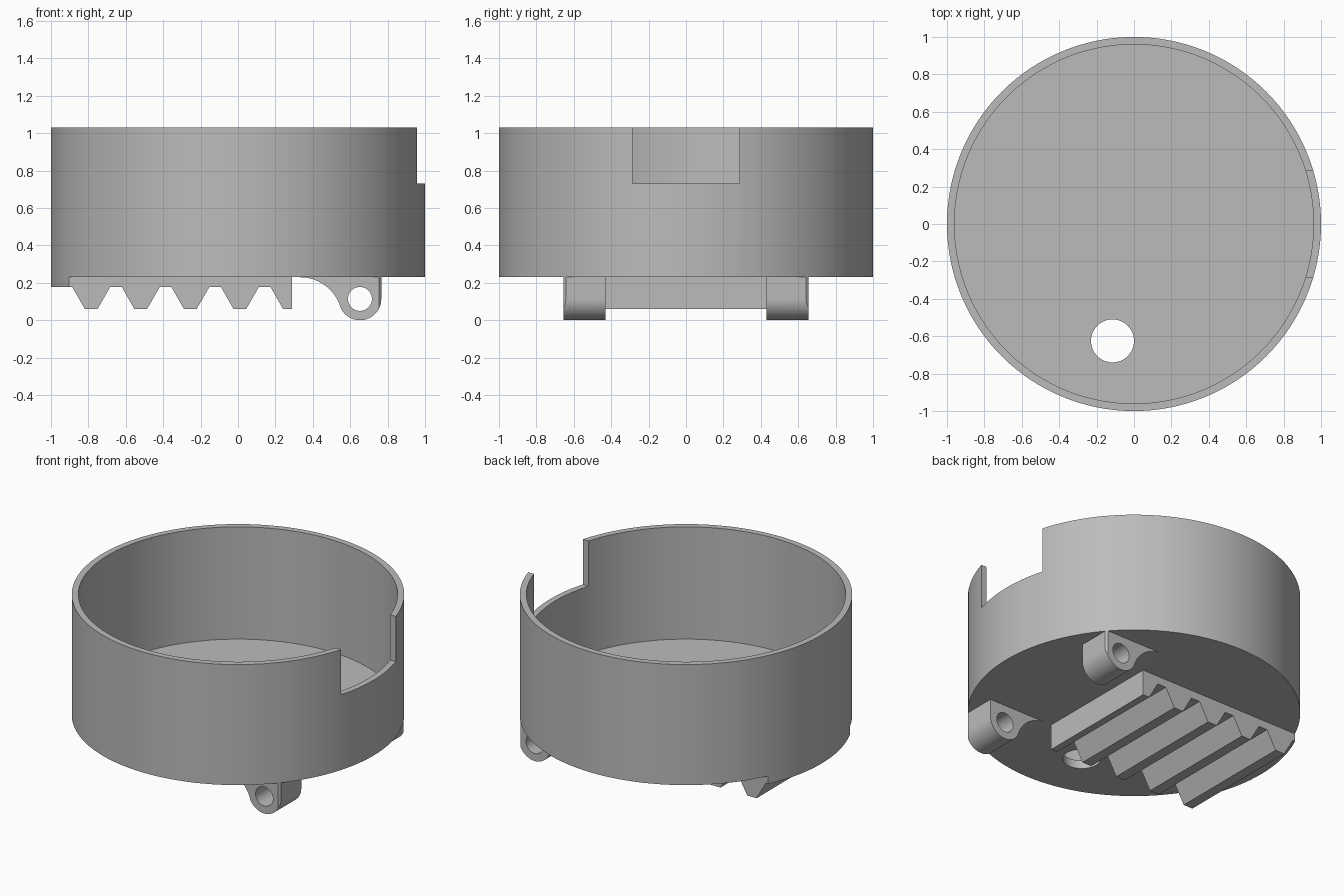
import bpy, bmesh, math
from mathutils import Matrix

cube = bpy.data.objects.get("Cube")
if cube:
    bpy.data.objects.remove(cube, do_unlink=True)

# Main dimensions
BASE, FLOOR, RIM = 0.23, 0.285, 1.03
OUTER, INNER = 1.0, 0.96
HALF_RACK = 0.43
SIDES = 128

grey = bpy.data.materials.new("plain_grey")
grey.use_nodes = True
colour = (0.5, 0.5, 0.5, 1)
grey.diffuse_color = colour
grey.node_tree.nodes["Principled BSDF"].inputs["Base Color"].default_value = colour


def make_object(name, bm):
    bmesh.ops.recalc_face_normals(bm, faces=bm.faces)
    mesh = bpy.data.meshes.new(name)
    bm.to_mesh(mesh)
    bm.free()
    mesh.materials.append(grey)
    ob = bpy.data.objects.new(name, mesh)
    bpy.context.collection.objects.link(ob)
    return ob


def cylinder(name, radius, low, high, x=0, y=0, sides=SIDES, along_y=False):
    """Cylinder along z, or along y with x, y read as x, z."""
    bm = bmesh.new()
    bmesh.ops.create_cone(bm, cap_ends=True, segments=sides, radius1=radius,
                          radius2=radius, depth=high - low)
    mid = (low + high) / 2
    if along_y:
        move = Matrix.Translation((x, mid, y)) @ Matrix.Rotation(math.pi / 2, 4, "X")
    else:
        move = Matrix.Translation((x, y, mid))
    bm.transform(move)
    return make_object(name, bm)


def box(name, low, high):
    bm = bmesh.new()
    bmesh.ops.create_cube(bm, size=1)
    for v in bm.verts:
        v.co = [h if c > 0 else l for c, l, h in zip(v.co, low, high)]
    return make_object(name, bm)


def extrude_profile(name, points, y0, y1):
    """Solid from an x-z outline, swept from y0 to y1."""
    bm = bmesh.new()
    face = bm.faces.new([bm.verts.new((x, y0, z)) for x, z in points])
    swept = bmesh.ops.extrude_face_region(bm, geom=[face])["geom"]
    moved = [g for g in swept if isinstance(g, bmesh.types.BMVert)]
    bmesh.ops.translate(bm, verts=moved, vec=(0, y1 - y0, 0))
    return make_object(name, bm)


def combine(ob, cutter, operation):
    """Apply a boolean and discard the cutter."""
    mod = ob.modifiers.new(operation.title(), "BOOLEAN")
    mod.operation, mod.solver, mod.object = operation, "EXACT", cutter
    bpy.context.view_layer.objects.active = ob
    bpy.ops.object.modifier_apply(modifier=mod.name)
    bpy.data.objects.remove(cutter, do_unlink=True)


def shade(ob):
    bpy.ops.object.select_all(action="DESELECT")
    ob.select_set(True)
    bpy.context.view_layer.objects.active = ob
    bpy.ops.object.shade_smooth_by_angle(angle=math.radians(30))


def arc(cx, cz, radius, start, end, steps):
    return [(cx + radius * math.cos(a), cz + radius * math.sin(a))
            for a in (start + (end - start) * i / steps for i in range(steps + 1))]


# Open cup with a floor hole and a notch in the rim
cup = cylinder("cup", OUTER, BASE, RIM)
combine(cup, cylinder("cavity_cutter", INNER, FLOOR, RIM + 0.2), "DIFFERENCE")
combine(cup, cylinder("hole_cutter", 0.115, 0, 0.5, -0.115, -0.625, 64), "DIFFERENCE")
combine(cup, box("notch_cutter", (0.7, -0.286, 0.73), (1.2, 0.286, 1.3)), "DIFFERENCE")
shade(cup)

# Toothed rack below the floor, trimmed to the cup's outline
ROOT, TIP, PITCH, END = 0.177, 0.06, 0.265, 0.289
outline = [(END, BASE), (-1.1, BASE), (-1.1, ROOT)]
for i in range(5):
    x = -0.886 + i * PITCH
    outline += [(x, ROOT), (x + 0.067, TIP)]
    outline += [(x + 0.135, TIP), (x + 0.202, ROOT)] if i < 4 else [(END, TIP)]
rack = extrude_profile("toothed_rack", outline, -HALF_RACK, HALF_RACK)
combine(rack, cylinder("rack_trim", OUTER, -0.2, BASE + 0.2), "INTERSECT")
shade(rack)

# Two hinge lugs with a concave fillet, a rounded end and a pin hole
PIN_X, PIN_Z, LUG_R = 0.652, 0.114, 0.114
FILLET_X, FILLET_R = 0.33, 0.229
tangent = math.atan2(PIN_Z - (BASE - FILLET_R), PIN_X - FILLET_X)
lug_outline = arc(FILLET_X, BASE - FILLET_R, FILLET_R, math.pi / 2, tangent, 16)
lug_outline += arc(PIN_X, PIN_Z, LUG_R, tangent + math.pi, 2 * math.pi, 24)[1:]
lug_outline += [(PIN_X + LUG_R, BASE)]
for side, name in ((-1, "front_hinge_lug"), (1, "back_hinge_lug")):
    lug = extrude_profile(name, lug_outline, side * HALF_RACK, side * 0.656)
    combine(lug, cylinder("pin_cutter", 0.064, -1, 1, PIN_X, PIN_Z, 48, True), "DIFFERENCE")
    combine(lug, cylinder("lug_trim", OUTER, -0.2, BASE + 0.2), "INTERSECT")
    shade(lug)
